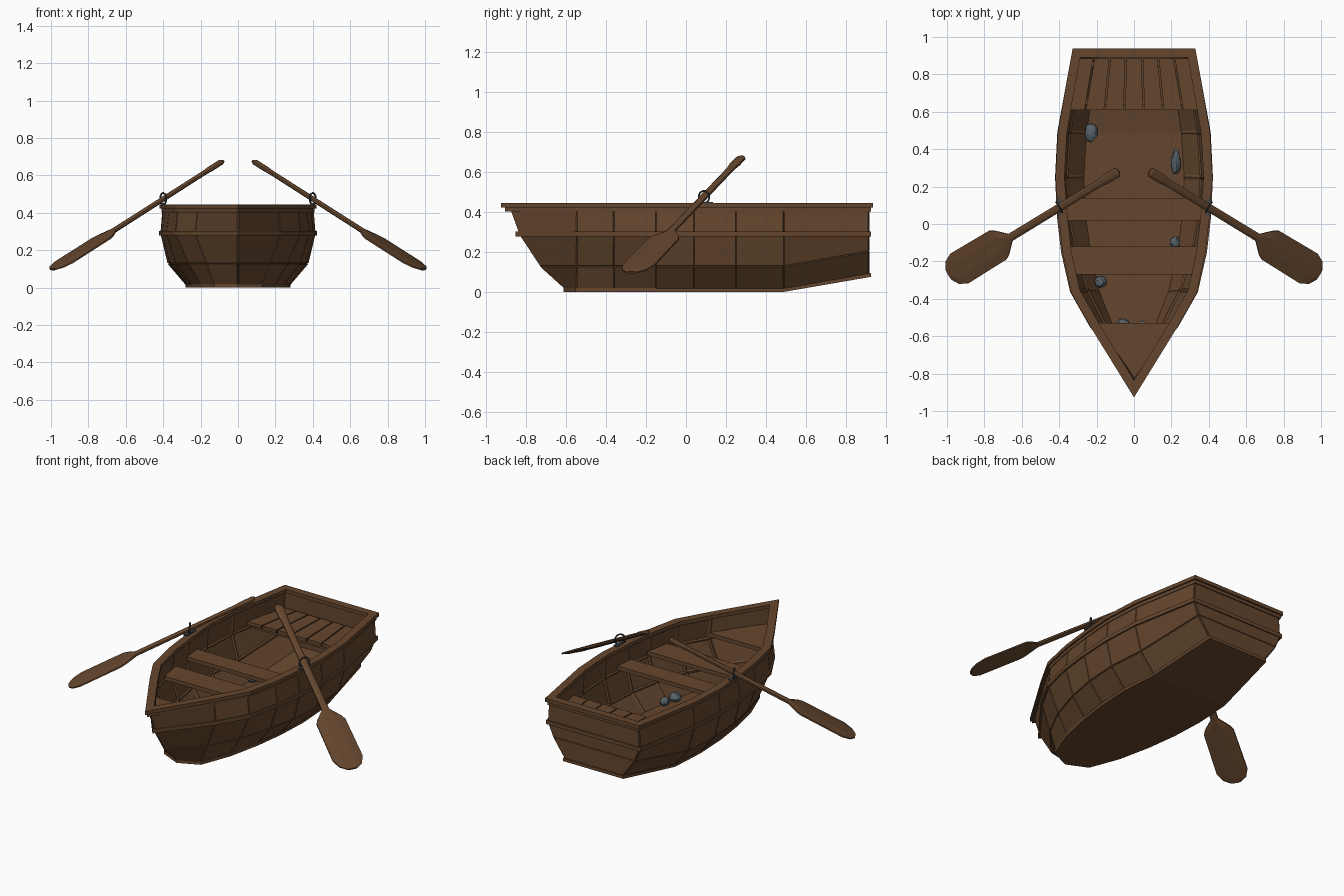
import bpy, bmesh, math, random
from mathutils import Vector, Matrix

random.seed(4)
if "Cube" in bpy.data.objects:
    bpy.data.objects.remove(bpy.data.objects["Cube"])


def material(name, rgb, rough=0.8):
    m = bpy.data.materials.new(name)
    m.use_nodes = True
    m.diffuse_color = (*rgb, 1)
    bsdf = m.node_tree.nodes["Principled BSDF"]
    bsdf.inputs["Base Color"].default_value = (*rgb, 1)
    bsdf.inputs["Roughness"].default_value = rough
    return m


WOOD = material("brown wood", (0.13, 0.062, 0.027))
STONE = material("blue grey stone", (0.09, 0.12, 0.135))
IRON = material("dark iron", (0.05, 0.055, 0.06))


def finish(name, bm, mat, recalc=True):
    if recalc:
        bmesh.ops.recalc_face_normals(bm, faces=bm.faces)
    mesh = bpy.data.meshes.new(name)
    bm.to_mesh(mesh)
    bm.free()
    mesh.materials.append(mat)
    ob = bpy.data.objects.new(name, mesh)
    bpy.context.collection.objects.link(ob)
    return ob


def loft(bm, rows, closed=False):
    """Skin neighbouring rows of points; returns the vertex rows."""
    vs = [[bm.verts.new(p) for p in row] for row in rows]
    n = len(rows[0])
    for a, b in zip(vs, vs[1:]):
        for k in range(n if closed else n - 1):
            j = (k + 1) % n
            bm.faces.new((a[k], a[j], b[j], b[k]))
    return vs


def slab(name, left, right, thick):
    """Plank spanning two edge lines, with its upper face on them."""
    bm = bmesh.new()
    down = Vector((0, 0, -thick))
    rows = [[Vector(a), Vector(b), Vector(b) + down, Vector(a) + down]
            for a, b in zip(left, right)]
    vs = loft(bm, rows, closed=True)
    bm.faces.new(vs[0])
    bm.faces.new(vs[-1])
    bmesh.ops.remove_doubles(bm, verts=bm.verts, dist=0.0005)
    return finish(name, bm, WOOD)


def mirror_x(points):
    return [(-x, y, z) for x, y, z in points]


def offset(points, d):
    """Mitred outward offset of a counter-clockwise plan outline."""
    out = []
    for i, p in enumerate(points):
        a, b = points[i - 1], points[(i + 1) % len(points)]
        e1 = Vector((p[0] - a[0], p[1] - a[1])).normalized()
        e2 = Vector((b[0] - p[0], b[1] - p[1])).normalized()
        n1, n2 = Vector((e1.y, -e1.x)), Vector((e2.y, -e2.x))
        m = (n1 + n2) * (d / (1 + n1.dot(n2)))
        out.append((p[0] + m.x, p[1] + m.y, p[2]))
    return out


def band(name, outline, outer, inner, z0, z1):
    """Rectangular rail following a closed outline."""
    o, i = offset(outline, outer), offset(outline, -inner)
    rows = [[(a[0], a[1], z0), (a[0], a[1], z1), (b[0], b[1], z1), (b[0], b[1], z0)]
            for a, b in zip(o, i)]
    bm = bmesh.new()
    loft(bm, rows + rows[:1], closed=True)
    bmesh.ops.remove_doubles(bm, verts=bm.verts, dist=0.0001)
    return finish(name, bm, WOOD)


# Hull lines: half widths at rim, strake, chine and bottom for each station
TOP, MID, CHINE, BASE = 0.43, 0.29, 0.13, 0.01
stations = [
    (-0.545, 0.21, 0.225, 0.165, 0.12),
    (-0.36, 0.315, 0.33, 0.26, 0.19),
    (-0.15, 0.36, 0.378, 0.325, 0.235),
    (0.04, 0.382, 0.4, 0.36, 0.26),
    (0.25, 0.398, 0.41, 0.372, 0.27),
    (0.49, 0.385, 0.398, 0.355, 0.255),
    (0.915, 0.31, 0.32, 0.285, 0.2),
]
halves = [[(0, -0.885, TOP), (0, -0.835, MID), (0, -0.73, CHINE), (0, -0.60, BASE)]]
for y, *w in stations:
    rise = 0.075 if y > 0.6 else 0
    zs = (TOP, MID, CHINE + rise, BASE + rise)
    halves.append([(x, y, z) for x, z in zip(w, zs)])

bm = bmesh.new()
rows = [h + mirror_x(h)[::-1] for h in halves]
vs = loft(bm, rows)
stern = vs[-1]
for k in range(3):
    bm.faces.new((stern[k], stern[k + 1], stern[6 - k], stern[7 - k]))
bmesh.ops.remove_doubles(bm, verts=bm.verts, dist=0.0005)
bmesh.ops.recalc_face_normals(bm, faces=bm.faces)
bm.normal_update()
lowest = min(bm.faces, key=lambda f: f.calc_center_median().z)
if lowest.normal.z > 0:
    bmesh.ops.reverse_faces(bm, faces=bm.faces)
    bm.normal_update()
# raised planking panels with narrow seams
panels = [f for f in bm.faces if f.normal.z > -0.9]
bmesh.ops.inset_individual(bm, faces=panels, thickness=0.004, depth=0.005)
hull = finish("hull", bm, WOOD, recalc=False)
shell = hull.modifiers.new("thickness", "SOLIDIFY")
shell.thickness = 0.022
shell.offset = -1


def outline(level):
    left = [h[level] for h in halves]
    return left + mirror_x(left[1:])[::-1]


# Rails around the hull
band("gunwale", outline(0), 0.022, 0.026, 0.422, 0.445)
band("rim_trim", outline(0), 0.012, 0.005, 0.402, 0.424)
band("strake", outline(1), 0.012, 0.008, 0.278, 0.302)

# Bottom planking plate
ring = [(x, y, z + 0.01) for x, y, z in offset(outline(3), 0.012)]
n = len(halves)
slab("bottom_plate", ring[:n], [ring[0]] + ring[n:][::-1], 0.02)

# Benches and bow deck
SEAT = 0.33
for name, pts in (
    ("middle_bench", [(0.372, 0.02, SEAT), (0.382, 0.14, SEAT)]),
    ("front_bench", [(0.325, -0.27, SEAT), (0.352, -0.12, SEAT)]),
    ("bow_deck", [(0.0, -0.835, SEAT), (0.2, -0.545, SEAT), (0.208, -0.53, SEAT)]),
):
    slab(name, pts, mirror_x(pts), 0.025)

# Stern deck of seven tapering planks on a beam
for k in range(7):
    def edge(u, inset):
        return [(0.365 * u + inset, 0.61, SEAT), (0.3 * u + inset, 0.885, SEAT)]
    a, b = (2 * k - 7) / 7, (2 * k - 5) / 7
    slab(f"stern_plank_{k + 1}", edge(a, 0.004), edge(b, -0.004), 0.022)
for y in (0.64, 0.84):
    beam = [(0.33, y, 0.31), (0.32, y + 0.03, 0.31)]
    slab("stern_deck_beam", beam, mirror_x(beam), 0.03)

# Oars: lofted flat ovals along a sloping axis
grip, tip = Vector((0.10, 0.27, 0.665)), Vector((0.97, -0.26, 0.11))
axis = (tip - grip).normalized()
side = axis.cross(Vector((0, 0, 1))).normalized()
up = side.cross(axis)
profile = [  # distance, half width, half thickness
    (-0.025, 0.014, 0.008), (-0.01, 0.027, 0.014), (0.06, 0.027, 0.014),
    (0.10, 0.021, 0.012), (0.75, 0.022, 0.013), (0.81, 0.075, 0.012),
    (0.84, 0.09, 0.011), (1.11, 0.093, 0.01), (1.16, 0.07, 0.009), (1.187, 0.03, 0.007),
]
lock = Vector((0.4, 0.09, 0.475))
for sign, label in ((1, "left"), (-1, "right")):
    bm = bmesh.new()
    rows = []
    for d, w, t in profile:
        row = []
        for k in range(8):
            a = math.tau * (k + 0.5) / 8
            p = grip + axis * d + side * w * math.cos(a) / 0.924 + up * t * math.sin(a)
            row.append((p.x * sign, p.y, p.z))
        rows.append(row)
    vs = loft(bm, rows, closed=True)
    bm.faces.new(vs[0])
    bm.faces.new(vs[-1])
    finish(f"{label}_oar", bm, WOOD)

    # Oarlock ring around the shaft, with its mounting plate
    bpy.ops.mesh.primitive_torus_add(major_segments=14, minor_segments=6,
                                     major_radius=0.031, minor_radius=0.005)
    o = bpy.context.object
    o.name = f"{label}_oarlock"
    facing = Vector((axis.x * sign, axis.y, 0))
    o.rotation_euler = facing.to_track_quat("Z", "Y").to_euler()
    o.location = (lock.x * sign, lock.y, lock.z)
    o.data.materials.append(IRON)
    bpy.ops.object.shade_smooth_by_angle()
    bm = bmesh.new()
    bmesh.ops.create_cube(bm, size=1, matrix=Matrix.Translation(
        (lock.x * sign, lock.y, 0.447)) @ Matrix.Diagonal((0.025, 0.09, 0.009, 1)))
    finish(f"{label}_oarlock_plate", bm, IRON)

# Loose stones lying in the hull: position and half sizes
stones = [
    (-0.23, 0.49, 0.035, 0.052), (0.225, 0.33, 0.027, 0.072),
    (0.22, -0.10, 0.028, 0.035), (0.20, -0.18, 0.035, 0.035),
    (-0.18, -0.31, 0.033, 0.032), (-0.055, -0.545, 0.04, 0.04), (0.045, -0.545, 0.03, 0.03),
]
for k, (x, y, rx, ry) in enumerate(stones):
    bm = bmesh.new()
    bmesh.ops.create_icosphere(bm, subdivisions=2, radius=1)
    for v in bm.verts:
        v.co *= random.uniform(0.88, 1.08)
        v.co = Vector((x + v.co.x * rx, y + v.co.y * ry, 0.058 + v.co.z * 0.03))
    finish(f"stone_{k + 1}", bm, STONE)
